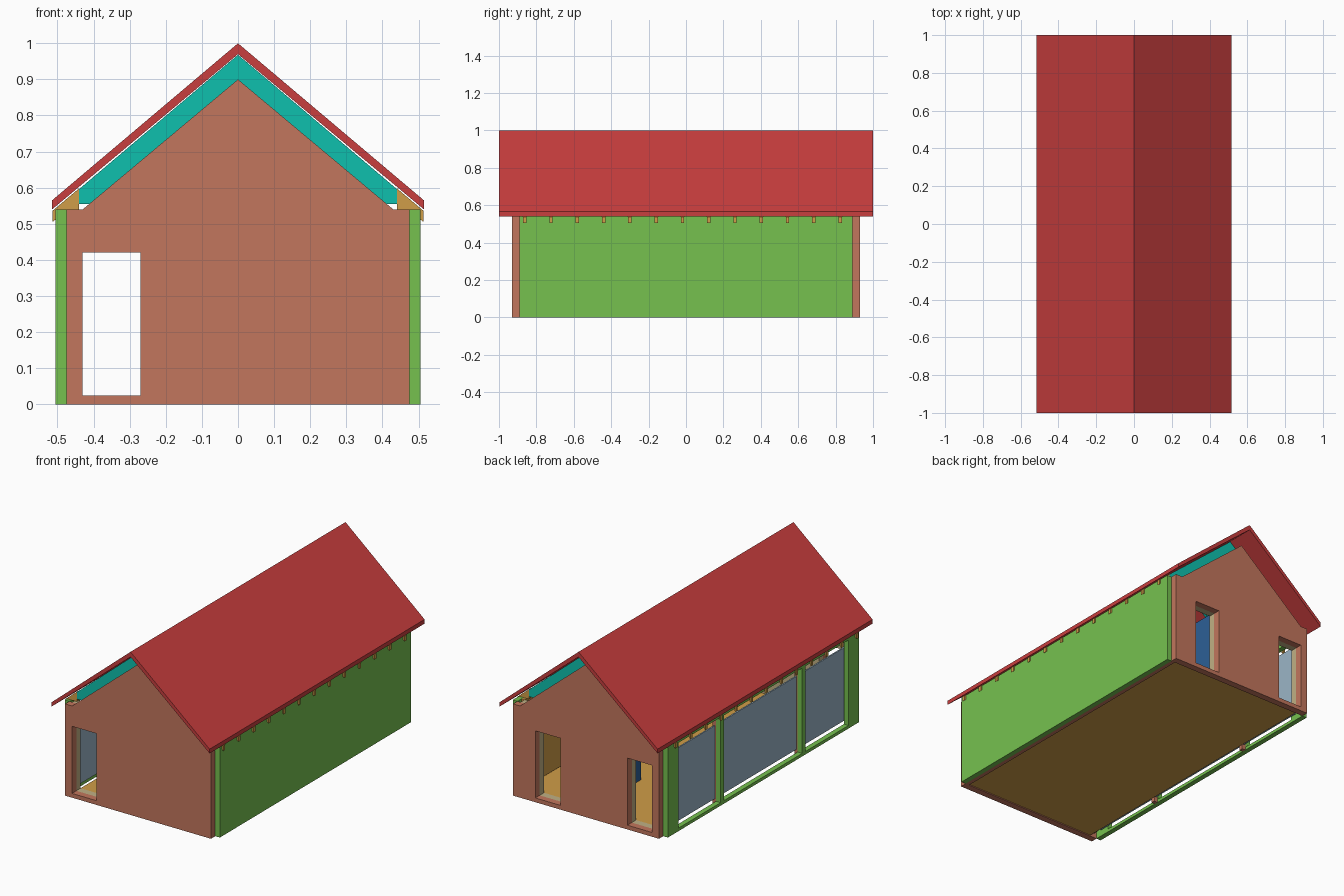
import bpy, bmesh
from mathutils import Vector

cube = bpy.data.objects.get("Cube")
if cube:
    bpy.data.objects.remove(cube, do_unlink=True)


def material(name, rgb):
    lin = [(c / 255 / 12.92) if c < 11 else ((c / 255 + 0.055) / 1.055) ** 2.4 for c in rgb]
    m = bpy.data.materials.new(name)
    m.use_nodes = True
    m.diffuse_color = (*lin, 1)
    m.node_tree.nodes["Principled BSDF"].inputs["Base Color"].default_value = (*lin, 1)
    return m


RED = material("roof red", (200, 62, 62))
TERRA = material("terracotta", (194, 118, 93))
GREEN = material("leaf green", (118, 193, 79))
TEAL = material("teal", (14, 192, 174))
OCHRE = material("ochre", (208, 157, 72))
BEIGE = material("beige", (192, 176, 132))
GLASS = material("glass grey blue", (155, 181, 199))
BLUE = material("partition blue", (45, 95, 150))


def finish(name, bm, mat):
    bmesh.ops.recalc_face_normals(bm, faces=bm.faces)
    mesh = bpy.data.meshes.new(name)
    bm.to_mesh(mesh)
    bm.free()
    mesh.materials.append(mat)
    ob = bpy.data.objects.new(name, mesh)
    bpy.context.collection.objects.link(ob)
    return ob


def prism(name, loops, y0, y1, mat):
    """Extrude x-z outlines (first is the outer edge, others are holes) along y."""
    bm = bmesh.new()
    for loop in loops:
        vs = [bm.verts.new((x, y0, z)) for x, z in loop]
        for a, b in zip(vs, vs[1:] + vs[:1]):
            bm.edges.new((a, b))
    bmesh.ops.triangle_fill(bm, edges=bm.edges[:], use_beauty=True, use_dissolve=False)
    ext = bmesh.ops.extrude_face_region(bm, geom=bm.faces[:])
    moved = [g for g in ext["geom"] if isinstance(g, bmesh.types.BMVert)]
    bmesh.ops.translate(bm, verts=moved, vec=Vector((0, y1 - y0, 0)))
    bmesh.ops.dissolve_limit(bm, angle_limit=0.01, verts=bm.verts[:], edges=bm.edges[:])
    return finish(name, bm, mat)


def rect(x0, x1, z0, z1):
    return [(x0, z0), (x1, z0), (x1, z1), (x0, z1)]


def box(name, x0, x1, y0, y1, z0, z1, mat):
    bm = bmesh.new()
    bmesh.ops.create_cube(bm, size=1)
    for v in bm.verts:
        v.co = ((x0 + x1) / 2 + v.co.x * (x1 - x0),
                (y0 + y1) / 2 + v.co.y * (y1 - y0),
                (z0 + z1) / 2 + v.co.z * (z1 - z0))
    return finish(name, bm, mat)


def mirrored(right_side):
    """Close a half outline that starts and ends on the centre line."""
    return right_side + [(-x, z) for x, z in reversed(right_side) if x > 0]


SLOPE = 0.845


def under(x):
    """Height of the roof underside."""
    return 0.97 - SLOPE * abs(x)


# Roof
prism("roof", [mirrored([(0, 1.0), (0.515, 0.565), (0.515, 0.54), (0, 0.97)])], -1, 1, RED)

# Gable end walls with their door openings and inner lining
door = rect(-0.43, -0.27, 0.025, 0.42)
second_door = rect(0.165, 0.33, 0.025, 0.42)
gable = mirrored([(0, 0.9), (0.43, 0.54), (0.475, 0.54), (0.475, 0)])
lining = mirrored([(0, 0.9), (0.43, 0.54), (0.455, 0.54), (0.455, 0.025)])
for name, s, holes in (("front", -1, [door]), ("back", 1, [door, second_door])):
    prism(name + "_gable_wall", [gable] + holes, s * 0.93, s * 0.89, TERRA)
    prism(name + "_lining", [lining] + holes, s * 0.89, s * 0.85, BEIGE)

# Closed long wall
box("long_wall", 0.475, 0.505, -0.89, 0.89, 0, 0.54, GREEN)
box("long_wall_lining", 0.455, 0.475, -0.85, 0.85, 0.02, 0.54, OCHRE)
box("long_wall_sill", 0.45, 0.475, -0.89, 0.89, 0, 0.02, TERRA)

# Glazed long wall: sill, header, posts and panes
box("window_sill", -0.505, -0.475, -0.89, 0.89, 0, 0.018, GREEN)
box("window_header", -0.505, -0.475, -0.89, 0.89, 0.52, 0.54, GREEN)
for i, (y0, y1) in enumerate([(-0.89, -0.79), (-0.39, -0.36), (0.37, 0.40), (0.79, 0.89)]):
    box(f"window_post_{i + 1}", -0.505, -0.475, y0, y1, 0.018, 0.52, GREEN)
for i, y in enumerate((-0.375, 0.385)):
    box(f"inner_post_{i + 1}", -0.475, -0.452, y - 0.012, y + 0.012, 0, 0.54, TERRA)
for i, (y0, y1) in enumerate([(-0.84, -0.387), (-0.363, 0.373), (0.397, 0.84)]):
    box(f"window_pane_{i + 1}", -0.466, -0.458, y0, y1, 0.03, 0.46, GLASS)

# Floor and inner partition
box("floor", -0.43, 0.45, -0.89, 0.89, 0.005, 0.025, OCHRE)
box("partition", 0.0, 0.02, 0.42, 0.85, 0.025, 0.56, BLUE)

# Rafter pairs with eave tails
rafter = mirrored([(0, 0.968), (0.465, under(0.465) - 0.002), (0.465, 0.555),
                   (0.412, 0.555), (0, 0.9)])
tail = [(0.44, under(0.44)), (0.514, under(0.514)), (0.514, 0.505),
        (0.505, 0.512), (0.505, 0.54), (0.44, 0.54)]
for i in range(13):
    y = -0.862 + 0.1405 * i
    prism(f"rafter_{i + 1}", [rafter], y - 0.008, y + 0.008, TEAL)
    for side, s in (("left", 1), ("right", -1)):
        prism(f"{side}_rafter_tail_{i + 1}", [[(s * x, z) for x, z in tail]],
              y - 0.009, y + 0.009, OCHRE)
